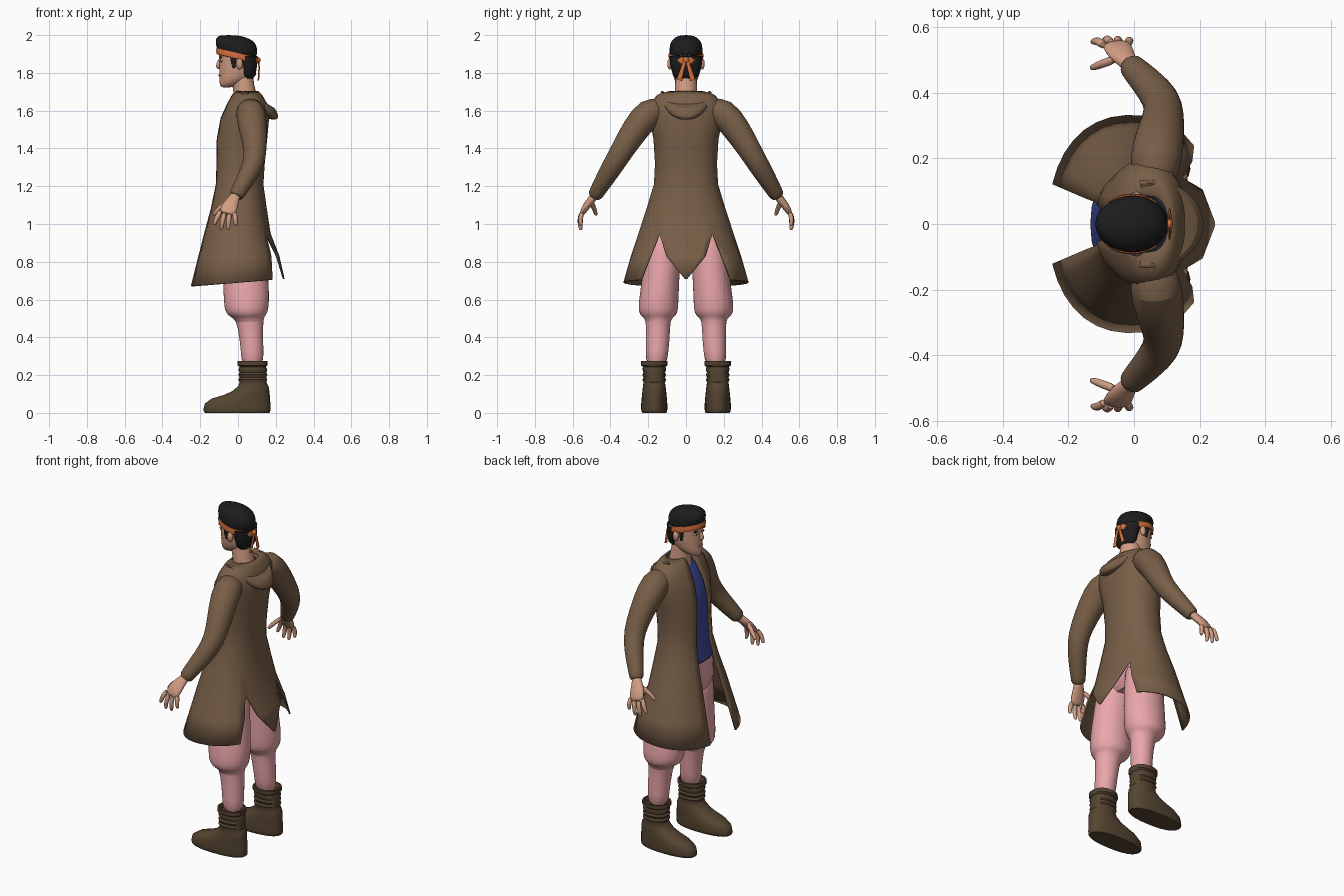
import bpy, bmesh
from math import sin, cos, pi, asin, radians
from mathutils import Vector


def material(name, rgb):
    m = bpy.data.materials.new(name)
    m.diffuse_color = (*rgb, 1)
    return m


COAT = material("brown_cloth", (.19, .115, .065))
SKIN = material("skin", (.65, .34, .23))
PINK = material("pink_cloth", (.82, .38, .40))
BLUE = material("blue_cloth", (.045, .065, .30))
ORANGE = material("orange_cloth", (.68, .16, .045))
BOOT = material("dark_leather", (.09, .058, .03))
HAIR = material("black_hair", (.012, .012, .012))
WHITE = material("eye_white", (.8, .8, .8))
LIP = material("lip", (.42, .16, .12))


def spow(v, e):
    return (abs(v) ** e) * (1 if v >= 0 else -1)


def point(xf, xb, cy, ry, z, a, p=2.0):
    """Point on a superellipse spanning xf..xb; angle 0 is the back (+x)."""
    return Vector(((xf + xb) / 2 + (xb - xf) / 2 * spow(cos(a), 2 / p),
                   cy + ry * spow(sin(a), 2 / p), z))


def ring(z, xf, xb, ry, cy=0, n=24, p=2.0, tilt=0):
    pts = [point(xf, xb, cy, ry, z, 2 * pi * i / n, p) for i in range(n)]
    for v in pts:
        v.z += tilt * v.x
    return pts


def tube(path, radii, n=12):
    """Rings along a path; each radius is one number or a pair."""
    P = [Vector(p) for p in path]
    out = []
    for i, (p, r) in enumerate(zip(P, radii)):
        a, b = r if isinstance(r, tuple) else (r, r)
        t = (P[min(i + 1, len(P) - 1)] - P[max(i - 1, 0)]).normalized()
        u = (Vector((1, 0, 0)) - t * t.x).normalized()
        w = t.cross(u)
        out.append([p + u * a * cos(2 * pi * k / n) + w * b * sin(2 * pi * k / n) for k in range(n)])
    return out


def ball(c, r, n=12, m=7):
    c = Vector(c)
    return [[c + Vector((r[0] * sin(f) * cos(2 * pi * k / n), r[1] * sin(f) * sin(2 * pi * k / n), r[2] * cos(f)))
             for k in range(n)] for f in [.12 + (pi - .24) * i / (m - 1) for i in range(m)]]


def build(name, mat, lofts, closed=True, caps=True, loop=False, mirror=False, sub=0, thick=0):
    bm = bmesh.new()
    for rows in lofts:
        V = [[bm.verts.new(p) for p in r] for r in rows]
        n = len(V[0])
        for j in range(len(V) if loop else len(V) - 1):
            A, B = V[j], V[(j + 1) % len(V)]
            for i in range(n if closed else n - 1):
                k = (i + 1) % n
                bm.faces.new((A[i], A[k], B[k], B[i]))
        if caps:
            bm.faces.new(V[0])
            bm.faces.new(V[-1])
    bmesh.ops.remove_doubles(bm, verts=bm.verts, dist=1e-4)
    bmesh.ops.recalc_face_normals(bm, faces=bm.faces)
    me = bpy.data.meshes.new(name)
    bm.to_mesh(me)
    bm.free()
    me.materials.append(mat)
    ob = bpy.data.objects.new(name, me)
    bpy.context.collection.objects.link(ob)
    if mirror:
        ob.modifiers.new("mirror", 'MIRROR').use_axis = (False, True, False)
    if thick:
        s = ob.modifiers.new("thickness", 'SOLIDIFY')
        s.thickness, s.offset = thick, 0
    if sub:
        s = ob.modifiers.new("smooth", 'SUBSURF')
        s.levels = s.render_levels = sub
    return ob


# Long coat: open front, two triangular slits and a pointed tail at the back
def coat_row(z, xf, xb, ry, opening, s, tail):
    p = 2.25
    end = pi - asin((opening / ry) ** (p / 2))

    def arc(a, b, n):
        pts = [point(xf, xb, 0, ry, z, a + (b - a) * i / n, p) for i in range(n + 1)]
        for v in pts:
            v.z += .08 * v.x * max(0, (.95 - z) / .26)
        return pts
    return arc(-end, -s, 12), arc(-tail, tail, 8), arc(s, end, 12)


upper = [(1.70, -.01, .105, .085, .03), (1.68, -.03, .125, .15, .032), (1.635, -.055, .15, .188, .036),
         (1.56, -.09, .16, .19, .045), (1.45, -.113, .15, .168, .055), (1.32, -.116, .137, .16, .06),
         (1.21, -.12, .13, .166, .065), (1.08, -.147, .148, .205, .075), (.95, -.183, .168, .248, .09)]
rows = [coat_row(*u, .55, .55) for u in upper]
rows += [coat_row(.82, -.22, .215, .29, .105, .66, .32), coat_row(.69, -.257, .242, .328, .12, .76, .012)]
build("long_coat", COAT, [[r[k] for r in rows] for k in range(3)], closed=False, caps=False, thick=.009)

# Sleeves
build("sleeve", COAT, [tube(
    [(.06, .11, 1.61), (.065, .195, 1.598), (.08, .27, 1.50), (.092, .335, 1.395), (.085, .38, 1.32),
     (.04, .432, 1.235), (0, .472, 1.168), (-.014, .488, 1.14)],
    [.06, .085, .075, .063, .058, .05, .041, .039], 16)], mirror=True, sub=1)

# Hood lying folded on the back
hood = []
for cx, rx, ry, z, drop in [(.04, .07, .085, 1.69, .02), (.045, .10, .10, 1.685, .05), (.05, .15, .128, 1.708, .09),
                            (.05, .166, .137, 1.70, .13), (.05, .16, .133, 1.685, .14), (.04, .08, .10, 1.64, .08)]:
    A = [radians(-102 + 204 * i / 24) for i in range(25)]
    hood.append([Vector((cx + rx * cos(a), ry * sin(a), z - drop * max(0, cos(a)))) for a in A])
build("hood", COAT, [hood], closed=False, loop=True, caps=False, sub=1)

# Shirt and trousers
build("shirt", BLUE, [[ring(*r, p=2.3) for r in [
    (1.665, -.015, .09, .07), (1.62, -.045, .13, .13), (1.55, -.083, .145, .15), (1.45, -.107, .135, .15),
    (1.3, -.111, .12, .145), (1.2, -.116, .115, .15), (1.11, -.133, .125, .17), (1.10, -.125, .12, .16)]]])
build("trouser_hips", PINK, [[ring(*r, p=2.3) for r in [
    (1.15, -.11, .11, .14), (1.05, -.122, .125, .178), (.95, -.11, .13, .2), (.9, -.09, .12, .18),
    (.86, -.05, .09, .10)]]])
build("trouser_leg", PINK, [[ring(z, cx - rx, cx + rx, ry, cy, 20) for z, cx, rx, cy, ry in [
    (1.0, .02, .11, .112, .1), (.85, .033, .115, .122, .096), (.70, .042, .122, .135, .1),
    (.58, .045, .122, .146, .107), (.53, .045, .113, .147, .105), (.508, .05, .092, .147, .085),
    (.495, .062, .072, .147, .064), (.40, .07, .064, .149, .064), (.33, .075, .06, .152, .06),
    (.24, .077, .06, .158, .056)]]], mirror=True, sub=1)

# Boots: turned-over lip, wrinkled shaft, long foot
boot = [(.25, .015, .14, .052), (.274, .008, .147, .06), (.274, -.002, .156, .07), (.252, -.003, .156, .07),
        (.244, .008, .148, .06)]
for i in range(3):
    boot += [(.228 - .026 * i, .002, .155, .063), (.214 - .026 * i, .009, .15, .057)]
boot += [(.14, .0, .162, .06), (.115, -.03, .166, .063), (.095, -.075, .168, .065), (.075, -.14, .17, .067),
         (.05, -.175, .171, .069), (.018, -.183, .172, .069), (.005, -.18, .17, .067), (0, -.175, .165, .063)]
build("boot", BOOT, [[ring(z, a, b, w, .168, 24, 2.3) for z, a, b, w in boot]], mirror=True)

# Hands
hand = [tube([(-.008, .48, 1.16), (-.02, .495, 1.135), (-.04, .52, 1.105), (-.052, .543, 1.07), (-.058, .55, 1.05)],
             [(.028, .024), (.03, .022), (.043, .022), (.046, .018), (.038, .012)])]
fingers = [((-.088, .54, 1.075), (-.11, .56, 1.04), (-.125, .555, 1.0)),
           ((-.067, .55, 1.065), (-.083, .566, 1.02), (-.088, .558, .975)),
           ((-.044, .55, 1.06), (-.05, .565, 1.015), (-.052, .556, .972)),
           ((-.02, .545, 1.065), (-.014, .562, 1.03), (-.012, .556, .995)),
           ((-.05, .505, 1.125), (-.10, .487, 1.085), (-.128, .476, 1.05))]
for f in fingers:
    tip = Vector(f[2]) + (Vector(f[2]) - Vector(f[1])) * .12
    hand.append(tube([*f, tip], [.015, .014, .011, .005], 8))
build("hand", SKIN, hand, mirror=True, sub=1)

# Neck, head, ears and nose
build("neck", SKIN, [[ring(*r) for r in [(1.6, -.03, .11, .065), (1.68, -.022, .10, .06), (1.74, -.03, .085, .058),
                                         (1.79, -.04, .08, .055)]]])
build("head", SKIN, [[ring(*r) for r in [
    (1.722, -.086, -.04, .018), (1.733, -.097, .0, .04), (1.76, -.1, .06, .061), (1.79, -.098, .085, .071),
    (1.83, -.1, .094, .078), (1.87, -.1, .095, .081), (1.91, -.105, .095, .082), (1.95, -.1, .09, .076),
    (1.975, -.07, .06, .05)]]], sub=1)
build("ear", SKIN, [ball((.008, .086, 1.848), (.018, .013, .03))], mirror=True)
build("nose", SKIN, [tube([(-.096, 0, 1.875), (-.104, 0, 1.85), (-.108, 0, 1.833), (-.1, 0, 1.82)],
                          [.007, .01, (.011, .016), .007])], sub=1)

# Facial details
build("lips", LIP, [ball((-.096, 0, 1.787), (.008, .024, .006))])
build("eye", WHITE, [ball((-.087, .034, 1.862), (.008, .014, .006))], mirror=True)
build("pupil", HAIR, [ball((-.094, .033, 1.862), (.003, .005, .005))], mirror=True)
build("eyebrow", HAIR, [ball((-.091, .036, 1.882), (.008, .019, .004))], mirror=True)

# Hair: swept-forward crown, nape and sideburns
build("hair_crown", HAIR, [[ring(*r) for r in [
    (1.875, -.07, .10, .083), (1.91, -.106, .104, .088), (1.945, -.118, .10, .088), (1.972, -.12, .08, .077),
    (1.99, -.112, .04, .055), (2.0, -.095, -.005, .026)]]], sub=1)
build("hair_nape", HAIR, [[ring(*r) for r in [
    (1.77, .025, .08, .05), (1.79, .012, .094, .07), (1.84, .0, .101, .083), (1.89, -.02, .103, .087)]]])
build("sideburn", HAIR, [tube([(-.024, .078, 1.90), (-.024, .078, 1.86), (-.022, .075, 1.825)],
                              [(.018, .008), (.014, .008), (.007, .006)], 8)], mirror=True)

# Sloping headband with knot and two tails
build("headband", ORANGE, [[ring(z, -.108 - d, .1 + d, .085 + d, tilt=-.23) for z, d in [
    (1.872, -.006), (1.874, .005), (1.89, .008), (1.905, .005), (1.907, -.006)]]], caps=False, loop=True)
build("headband_knot", ORANGE, [ball((.107, 0, 1.868), (.012, .016, .017))])
build("headband_tail", ORANGE, [tube([(.106, .004, 1.87), (.112, .016, 1.83), (.108, .036, 1.762)],
                                     [(.004, .007), (.004, .01), (.004, .014)], 8)], mirror=True)

bpy.ops.object.select_all(action='SELECT')
bpy.context.view_layer.objects.active = bpy.data.objects["long_coat"]
bpy.ops.object.shade_smooth_by_angle(angle=radians(45))
